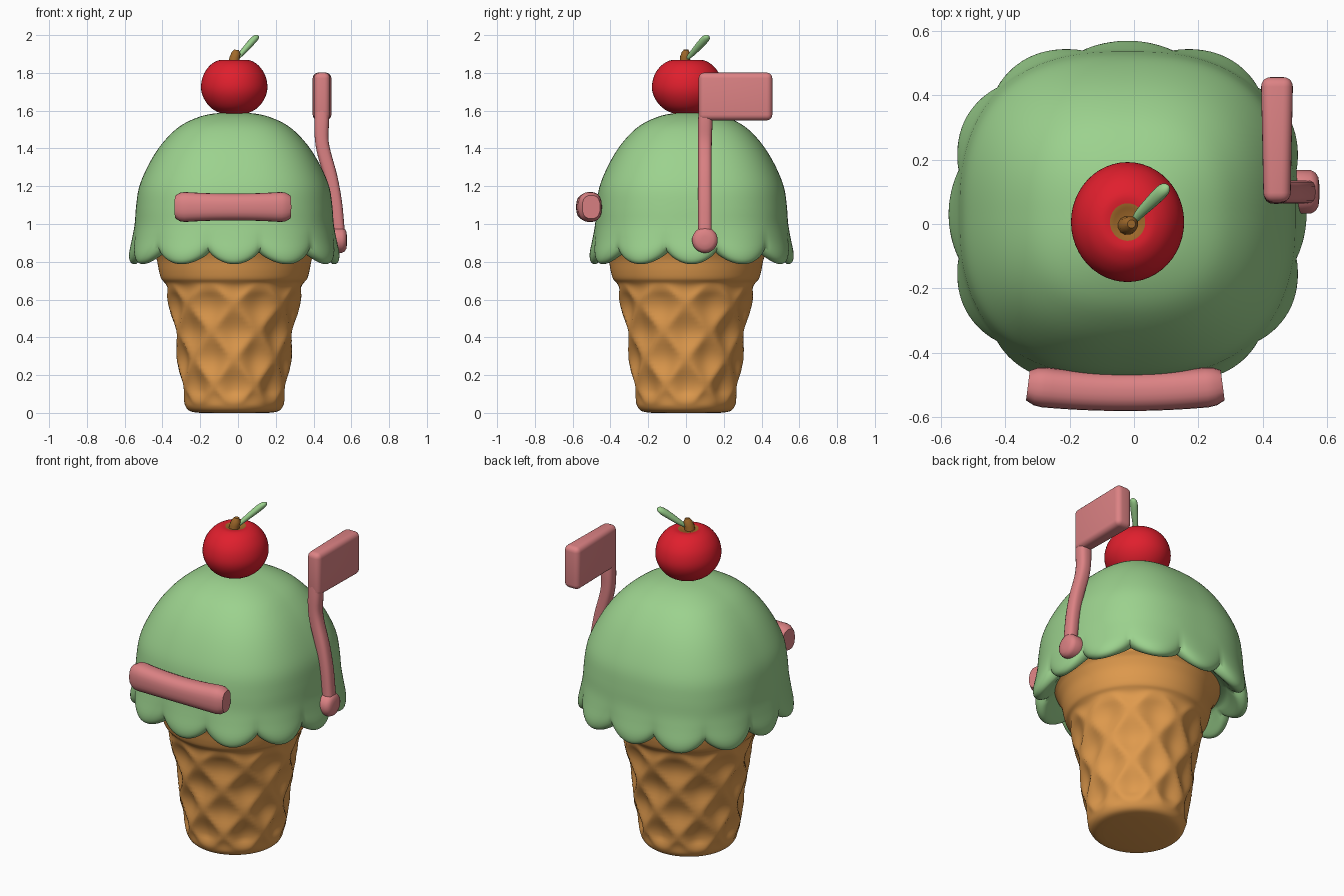
import bpy, bmesh, math
from mathutils import Vector

if "Cube" in bpy.data.objects:
    bpy.data.objects.remove(bpy.data.objects["Cube"])


def material(name, rgb):
    m = bpy.data.materials.new(name)
    lin = [((c / 255 + 0.055) / 1.055) ** 2.4 for c in rgb]
    m.diffuse_color = (*lin, 1)
    m.use_nodes = True
    m.node_tree.nodes["Principled BSDF"].inputs["Base Color"].default_value = m.diffuse_color
    return m


GREEN = material("mint green", (156, 210, 142))
WAFFLE = material("waffle tan", (223, 154, 77))
RED = material("cherry red", (224, 31, 45))
PINK = material("dusty pink", (220, 130, 132))
BROWN = material("stem brown", (160, 105, 42))


def finish(name, bm, mats, angle=50):
    bmesh.ops.recalc_face_normals(bm, faces=bm.faces)
    me = bpy.data.meshes.new(name)
    bm.to_mesh(me)
    bm.free()
    ob = bpy.data.objects.new(name, me)
    bpy.context.collection.objects.link(ob)
    for m in mats:
        me.materials.append(m)
    bpy.ops.object.select_all(action='DESELECT')
    ob.select_set(True)
    bpy.context.view_layer.objects.active = ob
    bpy.ops.object.shade_smooth_by_angle(angle=math.radians(angle))
    return ob


def skin(rings):
    """Join equal rings of points into a capped tube."""
    bm = bmesh.new()
    vs = [[bm.verts.new(p) for p in ring] for ring in rings]
    n = len(vs[0])
    for a, b in zip(vs, vs[1:]):
        for i in range(n):
            j = (i + 1) % n
            bm.faces.new((a[i], a[j], b[j], b[i]))
    bm.faces.new(vs[0])
    bm.faces.new(vs[-1])
    return bm


def lerp_profile(pts, steps):
    """Smooth (Catmull-Rom) interpolation of profile points."""
    out = []
    for i in range(len(pts) - 1):
        p0, p1, p2, p3 = (pts[max(i - 1, 0)], pts[i], pts[i + 1], pts[min(i + 2, len(pts) - 1)])
        for s in range(steps):
            t = s / steps
            out.append([0.5 * (2 * b + (c - a) * t + (2 * a - 5 * b + 4 * c - d) * t * t
                               + (3 * b - a - 3 * c + d) * t ** 3)
                        for a, b, c, d in zip(p0, p1, p2, p3)])
    return out + [list(pts[-1])]


def tube(name, pts, mat, seg=20, power=2, side=(0, 1, 0)):
    """Sweep along points (x, y, z, radius along side, other radius)."""
    rings = []
    for i, p in enumerate(pts):
        t = Vector(pts[min(i + 1, len(pts) - 1)][:3]) - Vector(pts[max(i - 1, 0)][:3])
        t.normalize()
        u = Vector(side)
        u = (u - t * u.dot(t)).normalized()
        v = t.cross(u)
        ring = []
        for k in range(seg):
            a = 2 * math.pi * (k + 0.5) / seg
            c, s = math.cos(a), math.sin(a)
            f = (abs(c) ** power + abs(s) ** power) ** (-1 / power)
            ring.append(Vector(p[:3]) + u * (c * f * p[3]) + v * (s * f * p[4]))
        rings.append(ring)
    return finish(name, skin(rings), [mat])


CX = -0.02

# Waffle cone: tapered wall with diamond pits, then a plain flaring rim
wall = [(0.18, 0.0), (0.235, 0.01), (0.262, 0.045), (0.273, 0.11), (0.29, 0.22), (0.306, 0.36),
        (0.328, 0.50), (0.352, 0.62), (0.364, 0.68), (0.386, 0.71), (0.398, 0.75),
        (0.41, 0.81), (0.43, 0.86), (0.45, 0.90), (0.36, 0.92)]
rings = []
SEG = 144
for r, z in lerp_profile(wall, 6):
    fade = max(0, min(1, (z - 0.04) / 0.07, (0.69 - z) / 0.07))
    ring = []
    for k in range(SEG):
        a = 2 * math.pi * k / SEG
        pit = abs(math.sin(4 * a + 11 * z) * math.sin(4 * a - 11 * z))
        rr = r + fade * (0.007 - 0.03 * pit)
        ring.append((CX + rr * math.cos(a), rr * math.sin(a), z))
    rings.append(ring)
finish("waffle_cone", skin(rings), [WAFFLE], 60)

# Scoop: squarish dome with 12 puffy scallops on its skirt (radius, z, scallop weight)
dome = [(0.005, 1.592, 0), (0.12, 1.583, 0), (0.205, 1.56, 0), (0.287, 1.518, 0), (0.355, 1.457, 0),
        (0.415, 1.38, 0), (0.468, 1.285, 0), (0.505, 1.19, 0), (0.52, 1.09, 0), (0.527, 1.0, 0),
        (0.535, 0.94, 0.25), (0.54, 0.89, 0.75), (0.527, 0.86, 1), (0.495, 0.852, 1),
        (0.465, 0.87, 0.5), (0.44, 0.89, 0.1), (0.38, 0.90, 0)]
rings = []
SEG = 192
for r, z, w in lerp_profile(dome, 4):
    ring = []
    for k in range(SEG):
        a = 2 * math.pi * k / SEG
        c, s = math.cos(a), math.sin(a)
        n = 2.55
        sq = (abs(c) ** n + abs(s) ** n) ** (-1 / n)
        if z < 0.92 and r < 0.5:
            sq = 1 + (sq - 1) * max(0, (r - 0.38) / 0.12)
        lobe = abs(math.cos(6 * a)) ** 0.8
        rr = r * sq + w * (0.034 * lobe - 0.012)
        ring.append((CX + rr * c, 0.03 + rr * s * 0.97, z - w * 0.062 * lobe))
    rings.append(ring)
finish("ice_cream_scoop", skin(rings), [GREEN], 60)

# Cherry: squashed ball with a brown dimple on top
ball = [(0.01, 1.575), (0.065, 1.584), (0.122, 1.614), (0.161, 1.665), (0.176, 1.722), (0.164, 1.787),
        (0.13, 1.838), (0.088, 1.865), (0.055, 1.867), (0.03, 1.86), (0.004, 1.855)]
rings = []
for r, z in lerp_profile(ball, 4):
    rings.append([(CX + r * math.cos(k * math.pi / 24), 0.006 + 1.06 * r * math.sin(k * math.pi / 24), z)
                  for k in range(48)])
cherry = finish("cherry", skin(rings), [RED, BROWN])
for f in cherry.data.polygons:
    d = math.hypot(f.center.x - CX, f.center.y - 0.006)
    if f.center.z > 1.8 and d < 0.056:
        f.material_index = 1

# Stem and leaf
tube("cherry_stem", [(-0.022, -0.005, 1.85, 0.03, 0.03), (-0.018, -0.005, 1.88, 0.028, 0.028),
                     (-0.01, 0.0, 1.905, 0.024, 0.024), (-0.008, 0.0, 1.922, 0.013, 0.013)], BROWN, 12)
leaf = [(0.0, 0.01, 1.88, 0.01, 0.01), (0.02, 0.035, 1.905, 0.016, 0.014), (0.06, 0.075, 1.95, 0.021, 0.018),
        (0.085, 0.1, 1.977, 0.022, 0.018), (0.1, 0.112, 1.99, 0.017, 0.013), (0.107, 0.118, 1.996, 0.005, 0.004)]
tube("leaf", lerp_profile(leaf, 3), GREEN, 16)

# Front bar: thick, gently bowed, a little flared at its ends
bar = []
for k in range(25):
    t = -1 + k / 12
    e = abs(t)
    end = 0.74 if e == 1 else 0.94 if e > 0.9 else 1
    bar.append((-0.027 + 0.303 * t, -0.522 + 0.02 * t * t, 1.09,
                (0.06 + 0.004 * t * t) * end, (0.071 + 0.012 * t * t) * end))
tube("front_bar", bar, PINK, 24, 2.6)

# Flag: bent pole, round pivot and rounded plate
pole = [(0.54, 0.1, 0.90, 0.036, 0.03), (0.53, 0.1, 1.0, 0.036, 0.032), (0.517, 0.1, 1.12, 0.036, 0.033),
        (0.491, 0.1, 1.25, 0.036, 0.035), (0.457, 0.1, 1.37, 0.036, 0.036), (0.443, 0.1, 1.45, 0.037, 0.036),
        (0.443, 0.102, 1.55, 0.038, 0.039), (0.445, 0.104, 1.70, 0.03, 0.035)]
tube("flag_pole", lerp_profile(pole, 4), PINK, 20, 3)

tube("flag_pivot", [(0.47, 0.1, 0.915, 0.06, 0.06), (0.505, 0.1, 0.915, 0.068, 0.068),
                    (0.55, 0.1, 0.915, 0.068, 0.068), (0.565, 0.1, 0.915, 0.06, 0.06),
                    (0.574, 0.1, 0.915, 0.045, 0.045), (0.577, 0.1, 0.915, 0.02, 0.02)], PINK, 28)

bm = bmesh.new()
bmesh.ops.create_cube(bm, size=1)
for v in bm.verts:
    thick = 0.1 if v.co.y > 0 else 0.084
    v.co = Vector((0.445 + thick * v.co.x, 0.262 + 0.39 * v.co.y, 1.675 + 0.253 * v.co.z))
bmesh.ops.bevel(bm, geom=bm.edges[:], offset=0.03, segments=5, profile=0.5, affect='EDGES')
finish("flag_plate", bm, [PINK], 40)
